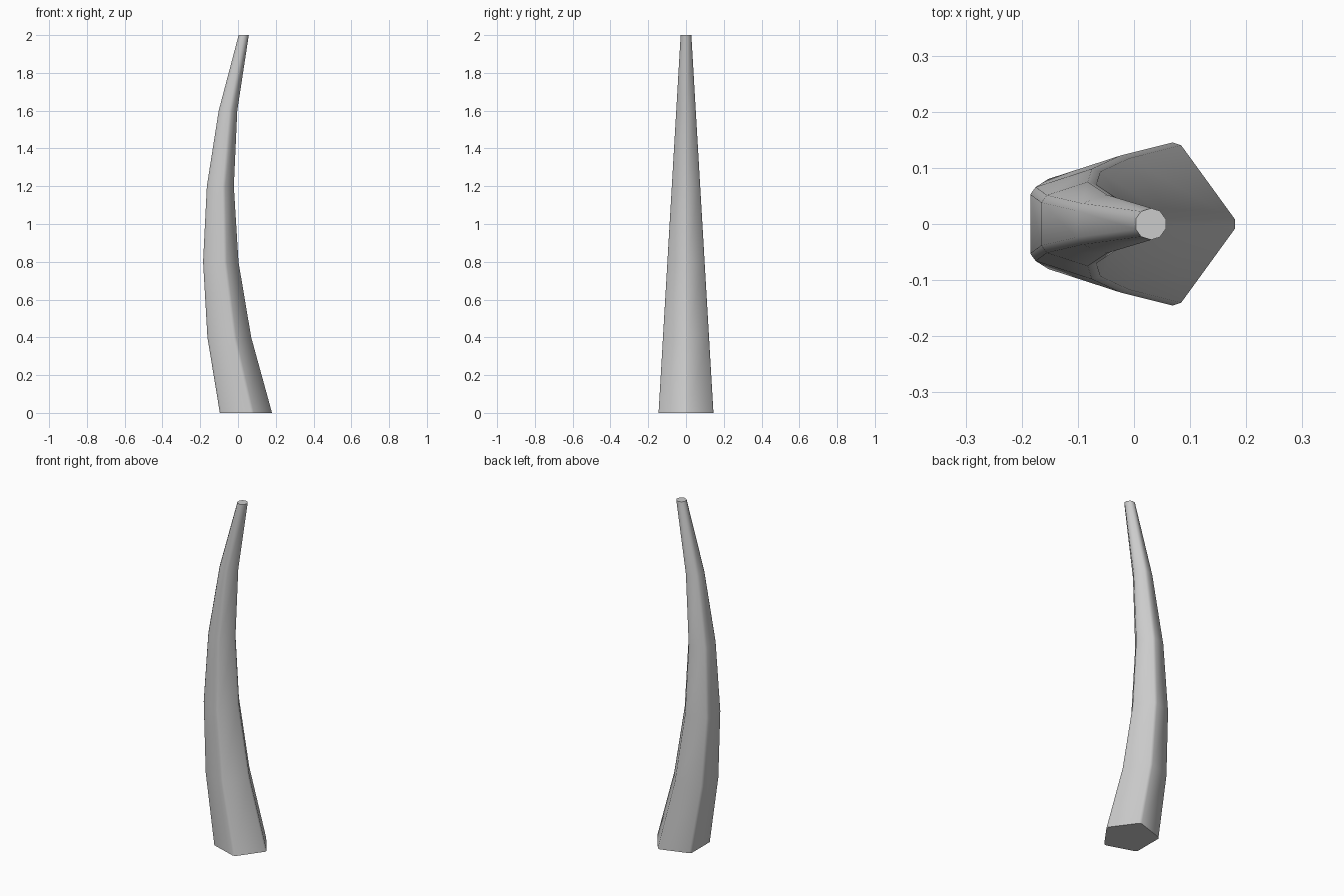
import bpy, bmesh, math
from mathutils import Vector

if "Cube" in bpy.data.objects:
    bpy.data.objects.remove(bpy.data.objects["Cube"])

SIDES, LEVELS, HEIGHT, CHAMFER = 5, 6, 2.0, 0.01


def ring_points(t):
    """Pentagon with clipped corners, at fraction t of the height."""
    radius = 0.156 + (0.033 - 0.156) * t
    cx = 0.03 - 0.535 * t * (1 - t)          # parabolic bow of the horn
    corners = [Vector((cx + radius * math.cos(i * math.tau / SIDES),
                       radius * math.sin(i * math.tau / SIDES), HEIGHT * t))
               for i in range(SIDES)]
    pts = []
    for i, p in enumerate(corners):
        for q in (corners[i - 1], corners[(i + 1) % SIDES]):
            pts.append(p + (q - p).normalized() * CHAMFER)
    return pts


# Curved, tapering horn: stacked rings bridged by quads
bm = bmesh.new()
rings = [[bm.verts.new(p) for p in ring_points(k / (LEVELS - 1))]
         for k in range(LEVELS)]
n = SIDES * 2
for low, high in zip(rings, rings[1:]):
    for i in range(n):
        j = (i + 1) % n
        bm.faces.new((low[i], low[j], high[j], high[i]))

# Flat base and tip
bm.faces.new(rings[0][::-1])
bm.faces.new(rings[-1])
bmesh.ops.recalc_face_normals(bm, faces=bm.faces)

mesh = bpy.data.meshes.new("horn")
bm.to_mesh(mesh)
bm.free()
horn = bpy.data.objects.new("horn", mesh)
bpy.context.collection.objects.link(horn)

# Smooth sides, crisp rims at both ends
bpy.context.view_layer.objects.active = horn
horn.select_set(True)
bpy.ops.object.shade_smooth_by_angle(angle=math.radians(50))
